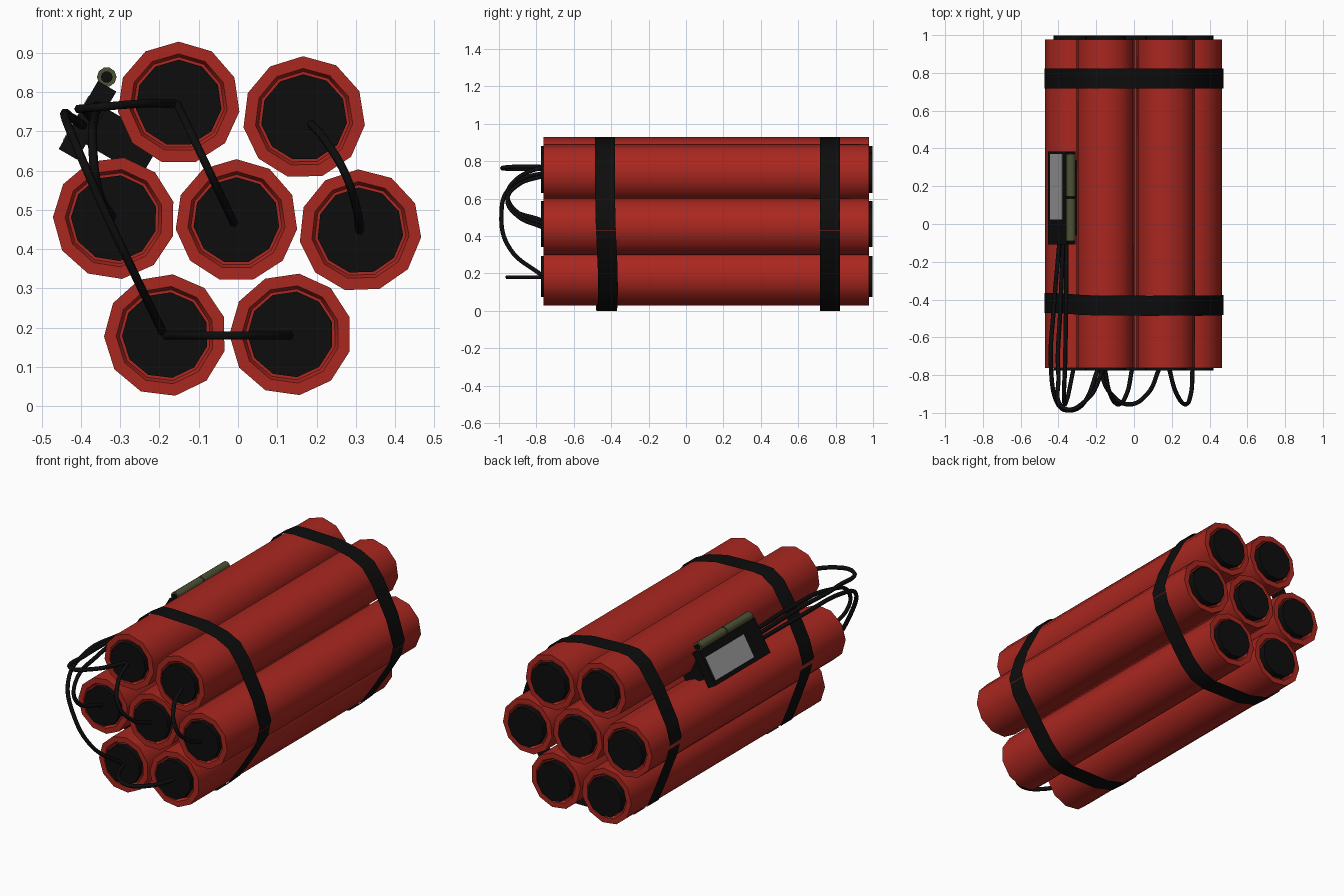
import bpy, bmesh, math
from mathutils import Vector

if "Cube" in bpy.data.objects:
    bpy.data.objects.remove(bpy.data.objects["Cube"])


def material(name, rgb):
    m = bpy.data.materials.new(name)
    m.diffuse_color = (*rgb, 1)
    m.use_nodes = True
    m.node_tree.nodes["Principled BSDF"].inputs["Base Color"].default_value = m.diffuse_color
    return m


RED = material("red_paper", (0.40, 0.020, 0.014))
BLACK = material("black_rubber", (0.004, 0.004, 0.004))
GREY = material("grey_screen", (0.33, 0.33, 0.33))
GREEN = material("olive_green", (0.075, 0.085, 0.035))


def finish(name, bm, mat, smooth=40):
    me = bpy.data.meshes.new(name)
    bm.to_mesh(me)
    bm.free()
    ob = bpy.data.objects.new(name, me)
    bpy.context.collection.objects.link(ob)
    me.materials.append(mat)
    if smooth:
        bpy.ops.object.select_all(action='DESELECT')
        ob.select_set(True)
        bpy.context.view_layer.objects.active = ob
        bpy.ops.object.shade_smooth_by_angle(angle=math.radians(smooth))
    return ob


def lathe(name, profile, x, z, sides, mat, start=90):
    """Turn (radius, y) points around a y-parallel axis and close both ends."""
    bm = bmesh.new()
    rings = []
    for r, y in profile:
        rings.append([bm.verts.new((x + r * math.cos(a), y, z + r * math.sin(a)))
                      for a in (math.radians(start) + math.tau * i / sides for i in range(sides))])
    for a, b in zip(rings, rings[1:]):
        for i in range(sides):
            j = (i + 1) % sides
            bm.faces.new((a[i], a[j], b[j], b[i]))
    bm.faces.new(rings[0])
    bm.faces.new(rings[-1])
    bmesh.ops.recalc_face_normals(bm, faces=bm.faces)
    return finish(name, bm, mat)


# Seven sticks: paper tube with recessed ends and a black plug at each end
sticks = [(-0.151, 0.772, 90), (0.168, 0.735, 91), (-0.315, 0.479, 81), (-0.004, 0.473, 90),
          (0.311, 0.447, 92), (-0.185, 0.181, 83), (0.134, 0.183, 82)]
for n, (x, z, rot) in enumerate(sticks, 1):
    lathe(f"stick_{n}", [(0.117, -0.745), (0.125, -0.762), (0.156, -0.762),
                         (0.156, 0.978), (0.125, 0.978), (0.117, 0.961)], x, z, 11, RED, rot)
    for end, a, b in (("front", -0.74, -0.775), ("back", 0.955, 0.998)):
        lathe(f"stick_{n}_{end}_plug", [(0.110, a), (0.110, b)], x, z, 11, BLACK, rot)

# Two straps: thin ribbons wrapped round the bundle
outline = [(-0.15, 0.93), (0.08, 0.922), (0.20, 0.895), (0.28, 0.855), (0.34, 0.775), (0.43, 0.60),
           (0.473, 0.46), (0.45, 0.365), (0.36, 0.22), (0.27, 0.09), (0.20, 0.025), (0.12, 0.0),
           (-0.13, 0.003), (-0.25, 0.035), (-0.33, 0.10), (-0.38, 0.22), (-0.45, 0.40),
           (-0.475, 0.50), (-0.45, 0.59), (-0.36, 0.765), (-0.28, 0.88), (-0.21, 0.925)]
for name, y0, wobble in (("front_strap", -0.425, 0.008), ("back_strap", 0.77, 0.0)):
    bm = bmesh.new()
    rows = []
    for x, z in outline:
        y = y0 + wobble * math.sin(3 * x + 5 * z)
        rows.append([bm.verts.new((x, y + s * 0.053, z)) for s in (-1, 1)])
    for a, b in zip(rows, rows[1:] + rows[:1]):
        bm.faces.new((a[0], b[0], b[1], a[1]))
    finish(name, bm, BLACK)

# Tilted timer box: U runs up the slope, N points outwards
U = Vector((0.5, 0, 0.866))
N = Vector((-0.866, 0, 0.5))
ORIGIN = Vector((-0.383, 0, 0.728))


def slanted_box(name, u, y, n, mat):
    bm = bmesh.new()
    bmesh.ops.create_cube(bm, size=1)
    for v in bm.verts:
        c = [(lo + hi) / 2 + k * (hi - lo) for k, (lo, hi) in zip(v.co, (u, y, n))]
        v.co = ORIGIN + U * c[0] + Vector((0, c[1], 0)) + N * c[2]
    bmesh.ops.recalc_face_normals(bm, faces=bm.faces)
    finish(name, bm, mat, 0)


slanted_box("timer_case", (-0.10, 0.10), (-0.108, 0.385), (-0.027, 0.027), BLACK)
slanted_box("timer_mount", (-0.055, 0.05), (-0.06, 0.34), (-0.19, -0.02), BLACK)
slanted_box("timer_screen", (-0.075, 0.055), (0.025, 0.37), (0.02, 0.029), GREY)

# Two small cells end to end on the upper edge of the box
for n, y in enumerate((-0.09, 0.145), 1):
    lathe(f"cell_{n}", [(0.025, y), (0.025, y + 0.226)], -0.334, 0.838, 10, GREEN, 0)
    lathe(f"cell_{n}_terminal", [(0.015, y - 0.008), (0.015, y + 0.234)], -0.334, 0.838, 10, BLACK, 0)


# Wires
def wire(name, points):
    cu = bpy.data.curves.new(name, 'CURVE')
    cu.dimensions = '3D'
    cu.bevel_depth = 0.0115
    cu.bevel_resolution = 1
    cu.resolution_u = 8
    cu.use_fill_caps = True
    sp = cu.splines.new('BEZIER')
    sp.bezier_points.add(len(points) - 1)
    for bp, p in zip(sp.bezier_points, points):
        bp.co = p
        bp.handle_left_type = bp.handle_right_type = 'AUTO'
    cu.materials.append(BLACK)
    bpy.context.collection.objects.link(bpy.data.objects.new(name, cu))


wire("box_wire_to_top_stick", [(-0.375, -0.10, 0.735), (-0.39, -0.45, 0.755), (-0.40, -0.80, 0.757),
                               (-0.37, -0.975, 0.76), (-0.25, -0.93, 0.77), (-0.16, -0.765, 0.77)])
wire("box_wire_to_bottom_stick", [(-0.395, -0.10, 0.715), (-0.425, -0.45, 0.735), (-0.44, -0.75, 0.737),
                                  (-0.41, -0.94, 0.66), (-0.345, -0.987, 0.51), (-0.26, -0.94, 0.33),
                                  (-0.19, -0.765, 0.185)])
wire("box_wire_to_middle_stick", [(-0.357, -0.10, 0.755), (-0.36, -0.45, 0.765), (-0.365, -0.75, 0.74),
                                  (-0.37, -0.93, 0.665), (-0.36, -0.945, 0.57), (-0.32, -0.765, 0.48)])


def link_wire(name, a, b, sag=(0, 0)):
    """Loop between two stick ends, bulging forwards."""
    pts = []
    for t, y in ((0, -0.765), (0.2, -0.90), (0.5, -0.955), (0.8, -0.90), (1, -0.765)):
        k = 4 * t * (1 - t)
        pts.append((a[0] + (b[0] - a[0]) * t + sag[0] * k, y, a[1] + (b[1] - a[1]) * t + sag[1] * k))
    wire(name, pts)


link_wire("link_wire_top_to_centre", (-0.155, 0.77), (-0.01, 0.465))
link_wire("link_wire_bottom", (-0.185, 0.18), (0.134, 0.18))
link_wire("link_wire_right", (0.185, 0.72), (0.31, 0.445), (0.025, 0.01))
